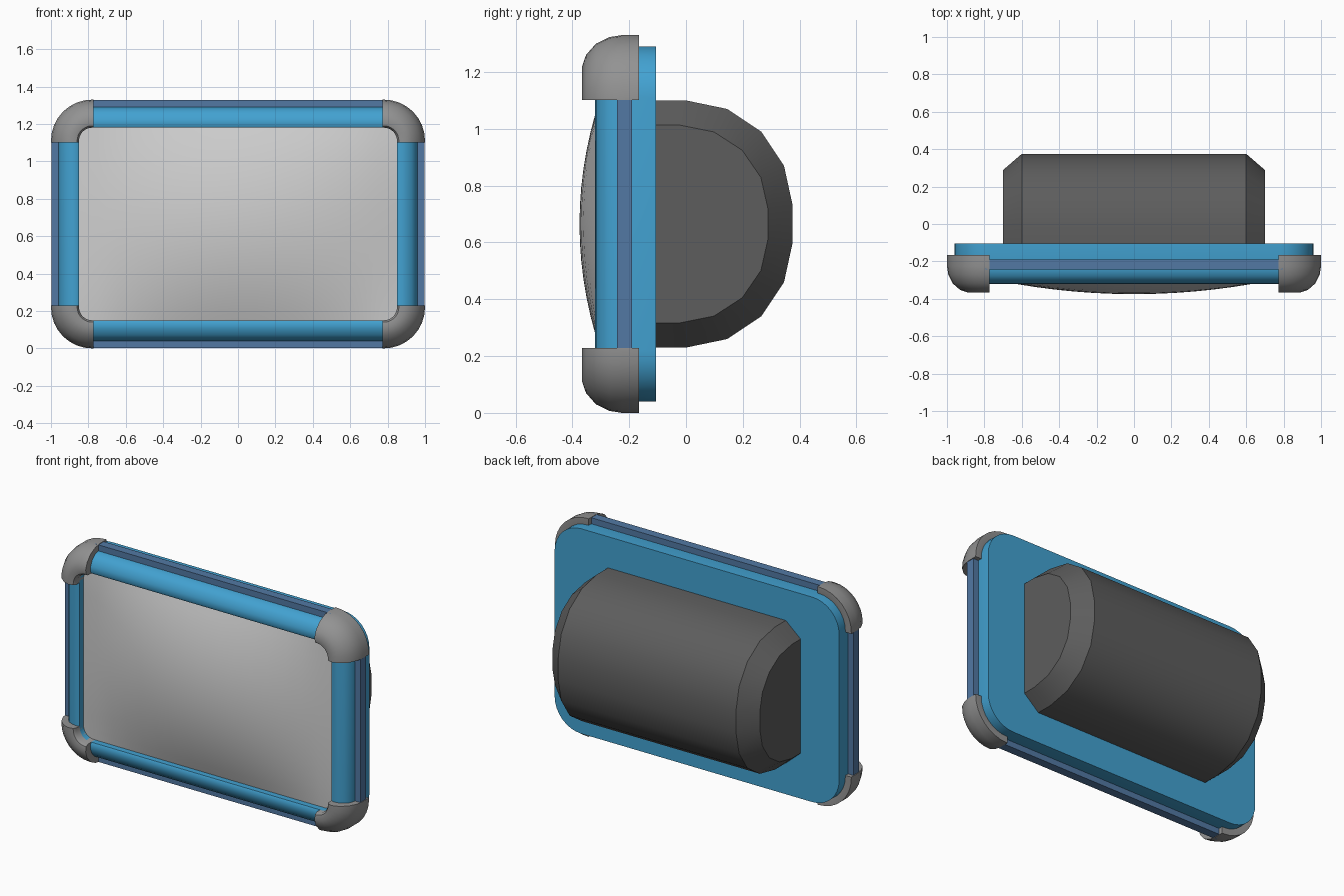
import bpy, bmesh, math

if "Cube" in bpy.data.objects:
    bpy.data.objects.remove(bpy.data.objects["Cube"])

CZ = 0.665             # height of the panel centre
AX, AZ = 0.78, 0.445   # corner arc centres, from the panel centre


def material(name, rgb):
    m = bpy.data.materials.new(name)
    m.diffuse_color = (*rgb, 1)
    m.use_nodes = True
    m.node_tree.nodes["Principled BSDF"].inputs["Base Color"].default_value = m.diffuse_color
    return m


BLUE = material("bright blue", (0.055, 0.36, 0.64))
STEEL = material("steel blue", (0.085, 0.19, 0.37))
GREY = material("mid grey", (0.29, 0.29, 0.29))
LIGHT = material("light grey", (0.62, 0.62, 0.62))
DARK = material("dark grey", (0.11, 0.11, 0.11))


def finish(name, bm, mat, angle=35):
    bmesh.ops.recalc_face_normals(bm, faces=bm.faces)
    me = bpy.data.meshes.new(name)
    bm.to_mesh(me)
    bm.free()
    ob = bpy.data.objects.new(name, me)
    bpy.context.collection.objects.link(ob)
    me.materials.append(mat)
    bpy.ops.object.select_all(action='DESELECT')
    ob.select_set(True)
    bpy.context.view_layer.objects.active = ob
    bpy.ops.object.shade_smooth_by_angle(angle=math.radians(angle))
    return ob


def loft(bm, rings, closed=True):
    """Join rings of points with quads; returns the vertex rings."""
    vs = [[bm.verts.new(p) for p in r] for r in rings]
    n = len(vs[0])
    for a, b in zip(vs, vs[1:]):
        for i in range(n if closed else n - 1):
            j = (i + 1) % n
            bm.faces.new((a[i], a[j], b[j], b[i]))
    return vs


def rounded_rect(r, y, seg=8):
    pts = []
    for k, (sx, sz) in enumerate(((1, 1), (-1, 1), (-1, -1), (1, -1))):
        for i in range(seg + 1):
            a = math.pi / 2 * (k + i / seg)
            pts.append((sx * AX + r * math.cos(a), y, CZ + sz * AZ + r * math.sin(a)))
    return pts


# frame: flat back plate and rounded front rim
bm = bmesh.new()
rim = [(0.18, -0.105), (0.18, -0.245), (0.17, -0.278), (0.148, -0.302),
       (0.115, -0.317), (0.085, -0.32), (0.07, -0.312), (0.07, -0.22)]
rings = loft(bm, [rounded_rect(r, y) for r, y in rim])
bm.faces.new(rings[0])
finish("frame", bm, BLUE)

# screen: shallow convex panel
bm = bmesh.new()
N = 16
grid = []
for i in range(N + 1):
    u = -1 + 2 * i / N
    row = []
    for j in range(N + 1):
        v = -1 + 2 * j / N
        row.append((0.855 * u, -0.275 - 0.1 * (1 - u * u) * (1 - v * v), CZ + 0.52 * v))
    grid.append(row)
loft(bm, grid, closed=False)
screen = finish("screen", bm, LIGHT)
if screen.data.polygons[0].normal.y > 0:
    screen.data.flip_normals()

# corner bumpers: rounded section swept round each corner
section = [(0.07, -0.2), (0.07, -0.345), (0.08, -0.36), (0.11, -0.366), (0.15, -0.352),
           (0.19, -0.317), (0.213, -0.27), (0.22, -0.225), (0.22, -0.165), (0.15, -0.165)]
for sx in (-1, 1):
    for sz in (-1, 1):
        bm = bmesh.new()
        sweep = []
        steps = [(0, 0, -0.008)] + [(math.pi / 2 * i / 8, 0, 0) for i in range(9)]
        steps.append((math.pi / 2, -0.008, 0))
        for a, dx, dz in steps:
            sweep.append([(sx * (AX + dx + r * math.cos(a)), y,
                           CZ + sz * (AZ + dz + r * math.sin(a))) for r, y in section])
        ends = loft(bm, sweep)
        bm.faces.new(ends[0])
        bm.faces.new(ends[-1])
        finish("corner_bumper", bm, GREY)


# edge strips between the bumpers
def strip(name, x, z, w, h):
    bm = bmesh.new()
    bmesh.ops.create_cube(bm, size=1)
    for v in bm.verts:
        v.co = (x + v.co.x * w, -0.2165 + v.co.y * 0.053, z + v.co.z * h)
    finish(name, bm, STEEL)


for s in (-1, 1):
    strip("side_strip", s * 0.968, CZ, 0.056, 0.92)
    strip("long_strip", 0, CZ + s * 0.632, 1.59, 0.06)

# rear housing: half-round section with chamfered ends
half = [(-0.12, 0.435), (0.0, 0.435), (0.145, 0.405), (0.265, 0.325), (0.345, 0.205), (0.375, 0.068)]
outline = half + [(y, -z) for y, z in reversed(half)]
bm = bmesh.new()
rings = []
for x, ky, kz in ((-0.7, 0.825, 0.8), (-0.6, 1, 1), (0.6, 1, 1), (0.7, 0.825, 0.8)):
    rings.append([(x, -0.12 + (y + 0.12) * ky, CZ + z * kz) for y, z in outline])
ends = loft(bm, rings)
bm.faces.new(ends[0])
bm.faces.new(ends[-1])
finish("rear_housing", bm, DARK, 30)
